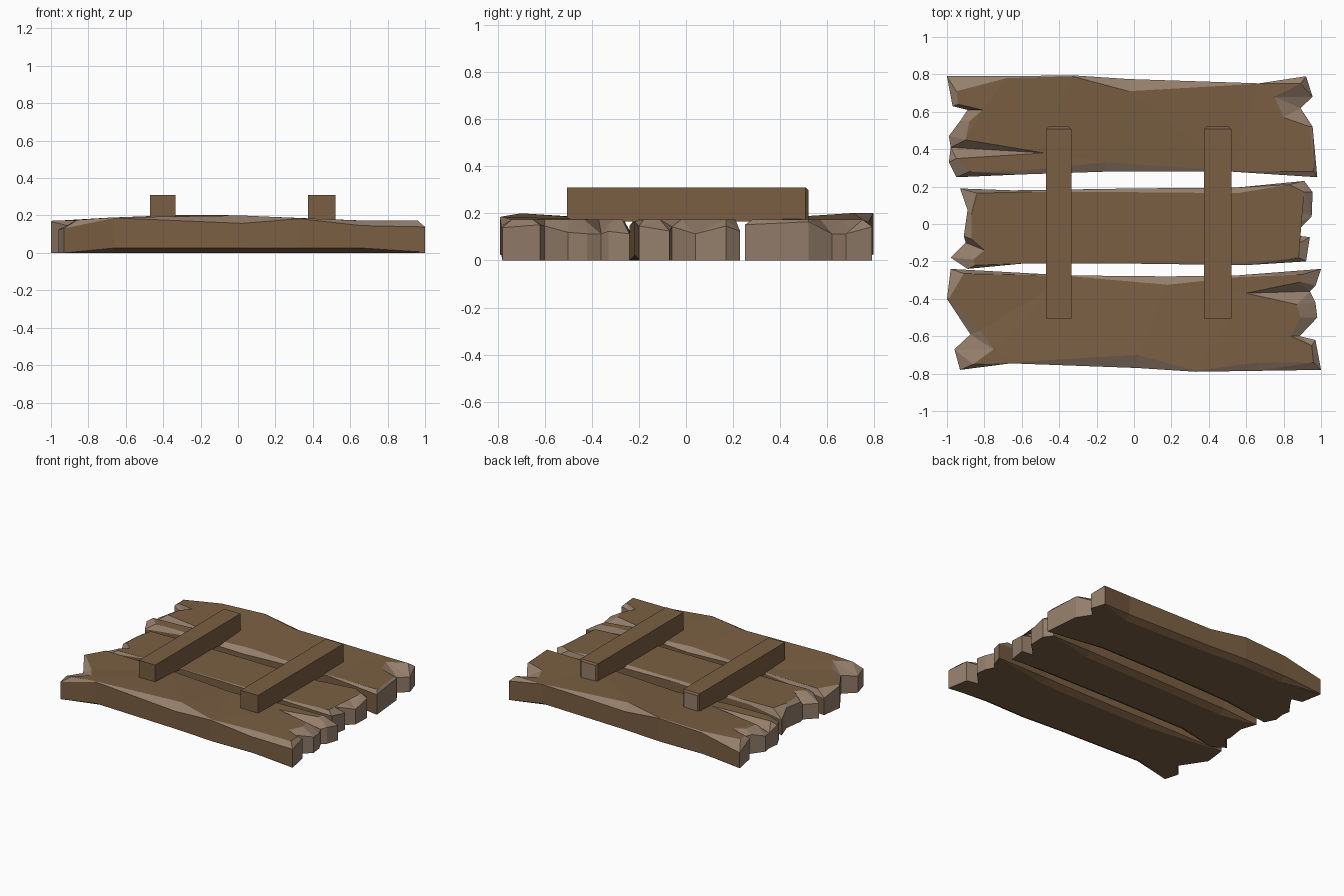
import bpy, bmesh, math


def material(name, rgb):
    m = bpy.data.materials.new(name)
    m.diffuse_color = (*rgb, 1)
    return m


BROWN = material("brown wood", (0.195, 0.114, 0.056))
PALE = material("pale cut wood", (0.296, 0.209, 0.147))


def finish(name, bm):
    bmesh.ops.recalc_face_normals(bm, faces=bm.faces)
    me = bpy.data.meshes.new(name)
    bm.to_mesh(me)
    bm.free()
    me.materials.append(BROWN)
    me.materials.append(PALE)
    ob = bpy.data.objects.new(name, me)
    bpy.context.collection.objects.link(ob)


def top_z(x, y):
    # outer planks swell slightly in the middle
    bump = max(0, 1 - ((x + 0.2) / 0.7) ** 2) if abs(y) > 0.6 else 0
    return 0.173 + 0.03 * bump


def plank(name, right, back, left, front):
    # each point: outline x, y, then chamfered top x, y (counter-clockwise)
    pts = right + back + left + front
    n, nr, nb, nl = len(pts), len(right), len(back), len(left)
    cy = sum(p[1] for p in pts) / n
    bm = bmesh.new()
    rings = [[], [], [], []]
    is_end = []
    for i, (x, y, ix, iy) in enumerate(pts):
        end = i < nr or nr + nb <= i < nr + nb + nl
        inset = math.hypot(ix - x, iy - y)
        z = top_z(ix, iy)
        shift = 0 if end else math.copysign(0.045, cy - y)
        low = 0.004 if end else 0.026
        mid = z - min(0.06, inset * 0.6)
        for ring, co in zip(rings, ((x, y + shift, 0), (x, y, low), (x, y, mid), (ix, iy, z))):
            ring.append(bm.verts.new(co))
        j = (i + 1) % n
        is_end.append(i < nr - 1 or nr + nb <= i < nr + nb + nl - 1)
    for i in range(n):
        j = (i + 1) % n
        for k in range(3):
            f = bm.faces.new((rings[k][i], rings[k][j], rings[k + 1][j], rings[k + 1][i]))
            f.material_index = int(k == 2 or is_end[i])
    bm.faces.new(rings[3])
    bm.faces.new(rings[0][::-1])
    bmesh.ops.triangulate(bm, faces=bm.faces[:])
    bmesh.ops.remove_doubles(bm, verts=bm.verts, dist=0.0005)
    finish(name, bm)


# Three broken planks
plank("back_plank",
      right=[(0.98, 0.25, 0.96, 0.28), (0.955, 0.52, 0.94, 0.52), (0.89, 0.62, 0.80, 0.57),
             (0.955, 0.68, 0.75, 0.68), (0.92, 0.79, 0.89, 0.75)],
      back=[(0.67, 0.752, 0.67, 0.75), (-0.03, 0.775, -0.03, 0.71), (-0.33, 0.795, -0.33, 0.79),
            (-0.68, 0.79, -0.68, 0.78)],
      left=[(-1, 0.79, -0.95, 0.71), (-0.97, 0.63, -0.94, 0.64), (-0.89, 0.61, -0.81, 0.61),
            (-0.93, 0.55, -0.88, 0.55), (-0.99, 0.47, -0.90, 0.45), (-0.98, 0.41, -0.48, 0.38),
            (-0.99, 0.33, -0.95, 0.35), (-0.95, 0.25, -0.88, 0.28)],
      front=[(-0.60, 0.265, -0.60, 0.285), (-0.15, 0.28, -0.15, 0.33), (0.52, 0.28, 0.52, 0.285)])

plank("middle_plank",
      right=[(0.92, -0.20, 0.88, -0.18), (0.94, -0.07, 0.87, -0.11), (0.85, -0.06, 0.82, -0.02),
             (0.95, 0.04, 0.83, 0.10), (0.955, 0.17, 0.91, 0.17), (0.91, 0.23, 0.83, 0.21)],
      back=[(0.55, 0.195, 0.55, 0.165), (0, 0.19, 0, 0.17), (-0.65, 0.18, -0.62, 0.17)],
      left=[(-0.93, 0.19, -0.84, 0.165), (-0.89, 0.075, -0.87, 0.05), (-0.91, -0.065, -0.87, -0.08),
            (-0.90, -0.10, -0.80, -0.14), (-0.98, -0.18, -0.86, -0.19), (-0.89, -0.24, -0.85, -0.22)],
      front=[(-0.6, -0.212, -0.6, -0.21), (0, -0.212, 0, -0.205), (0.6, -0.22, 0.6, -0.205)])

plank("front_plank",
      right=[(1, -0.78, 0.96, -0.74), (0.97, -0.62, 0.95, -0.65), (0.885, -0.60, 0.84, -0.60),
             (0.98, -0.50, 0.89, -0.50), (0.97, -0.42, 0.87, -0.43), (0.94, -0.36, 0.60, -0.37),
             (0.97, -0.33, 0.89, -0.31), (1, -0.24, 0.90, -0.27)],
      back=[(0.55, -0.275, 0.55, -0.285), (0.18, -0.28, 0.18, -0.325), (-0.35, -0.275, -0.35, -0.278)],
      left=[(-0.98, -0.24, -0.91, -0.265), (-1, -0.40, -0.99, -0.40), (-0.875, -0.59, -0.82, -0.57),
            (-0.96, -0.67, -0.75, -0.67), (-0.93, -0.78, -0.86, -0.75)],
      front=[(-0.66, -0.745, -0.66, -0.74), (0.02, -0.77, 0.02, -0.70), (0.33, -0.79, 0.33, -0.785),
             (0.66, -0.785, 0.66, -0.74)])


# Two cross battens, bare wood on the back ends
def batten(name, x0, x1):
    bm = bmesh.new()
    bmesh.ops.create_cube(bm, size=1)
    for v in bm.verts:
        v.co = (x0 if v.co.x < 0 else x1, -0.505 if v.co.y < 0 else 0.52,
                0.165 if v.co.z < 0 else 0.31)
    edges = [e for e in bm.edges
             if abs(e.verts[0].co.y - e.verts[1].co.y) < 0.01 and e.verts[0].co.y > 0]
    bmesh.ops.bevel(bm, geom=edges, offset=0.012, segments=1, affect='EDGES')
    bm.normal_update()
    for f in bm.faces:
        f.material_index = int(f.normal.y > 0.9)
    finish(name, bm)


batten("left_batten", -0.47, -0.335)
batten("right_batten", 0.375, 0.52)
